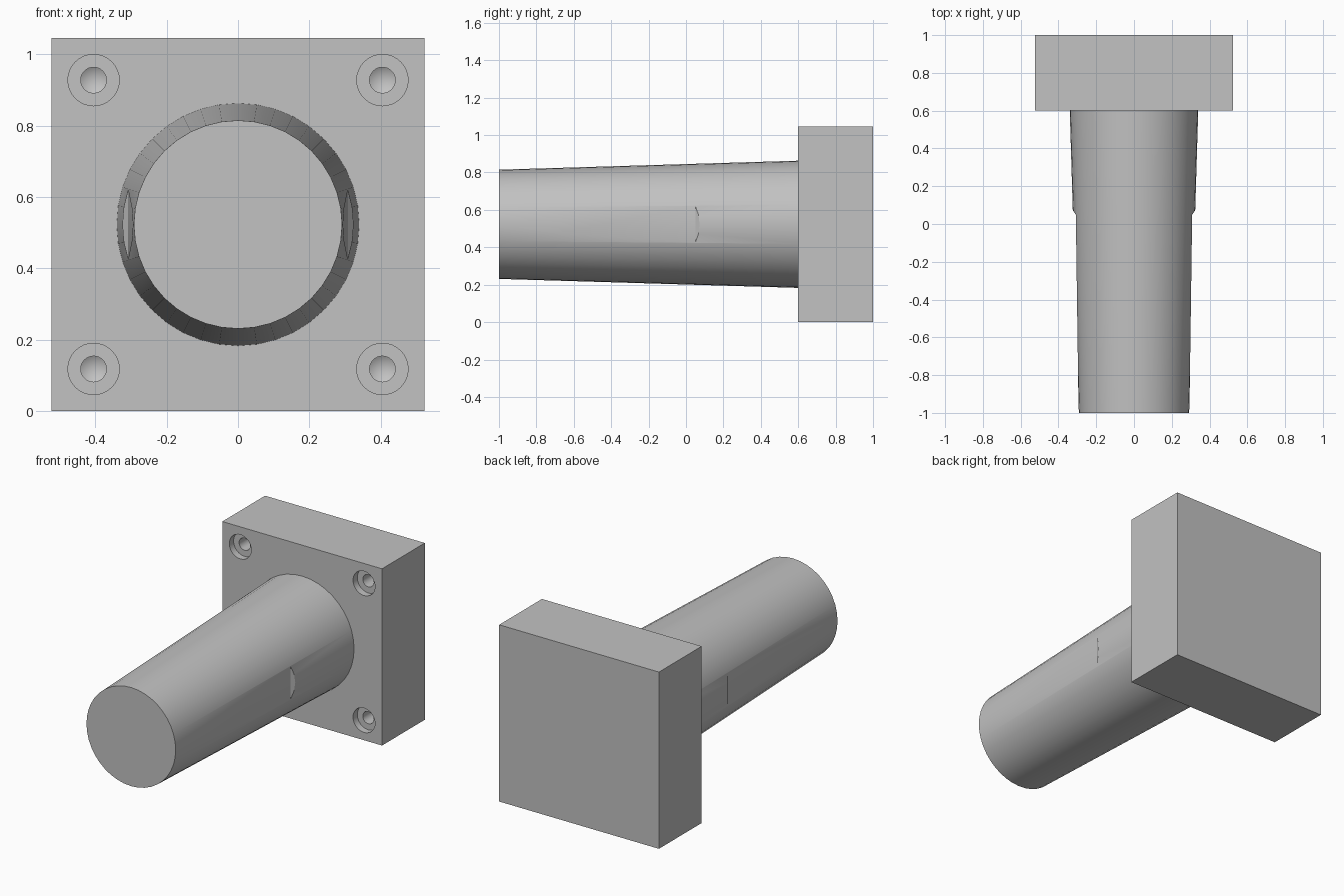
import bpy, bmesh, math
from mathutils import Matrix, Vector

cube = bpy.data.objects.get("Cube")
if cube:
    bpy.data.objects.remove(cube, do_unlink=True)

MID = 0.523          # half width of the square base and height of the axis
FACE = 0.6           # y of the base's front face

grey = bpy.data.materials.new("plain grey")
grey.use_nodes = True
grey.diffuse_color = (0.54, 0.54, 0.54, 1)
grey.node_tree.nodes["Principled BSDF"].inputs["Base Color"].default_value = (0.54, 0.54, 0.54, 1)


def make(name, bm):
    bmesh.ops.recalc_face_normals(bm, faces=bm.faces)
    mesh = bpy.data.meshes.new(name)
    bm.to_mesh(mesh)
    bm.free()
    mesh.materials.append(grey)
    ob = bpy.data.objects.new(name, mesh)
    bpy.context.collection.objects.link(ob)
    return ob


def cone_y(bm, x, z, y0, y1, r0, r1, sides):
    """Capped cone or cylinder along y."""
    place = Matrix.Translation((x, (y0 + y1) / 2, z)) @ Matrix.Rotation(-math.pi / 2, 4, 'X')
    bmesh.ops.create_cone(bm, cap_ends=True, segments=sides, radius1=r0, radius2=r1,
                          depth=y1 - y0, matrix=place)


def lathe_y(bm, x, z, profile, sides):
    """Closed turned solid from (radius, y) points that start and end on the axis."""
    verts = [bm.verts.new((x + r, y, z)) for r, y in profile]
    edges = [bm.edges.new(pair) for pair in zip(verts, verts[1:])]
    bmesh.ops.spin(bm, geom=verts + edges, cent=(x, 0, z), axis=(0, 1, 0),
                   angle=math.tau, steps=sides)
    bmesh.ops.remove_doubles(bm, verts=bm.verts, dist=1e-5)


def carve(ob, cutter):
    cutter.hide_render = True
    mod = ob.modifiers.new("cut", 'BOOLEAN')
    mod.operation, mod.solver, mod.object = 'DIFFERENCE', 'EXACT', cutter
    bpy.context.view_layer.objects.active = ob
    bpy.ops.object.modifier_apply(modifier=mod.name)
    bpy.data.objects.remove(cutter, do_unlink=True)


def smooth(ob):
    bpy.ops.object.select_all(action='DESELECT')
    ob.select_set(True)
    bpy.context.view_layer.objects.active = ob
    bpy.ops.object.shade_smooth_by_angle(angle=math.radians(20))


# Square base block
bm = bmesh.new()
bmesh.ops.create_cube(bm, size=1, matrix=Matrix.Translation((0, 0.8, MID))
                      @ Matrix.Diagonal((2 * MID, 0.4, 2 * MID, 1)))
base = make("base_block", bm)

# Counterbored, drill-pointed screw holes in the four corners
bm = bmesh.new()
hole = [(0, 0.55), (0.072, 0.55), (0.072, 0.64), (0.036, 0.64), (0.036, 0.8), (0, 0.822)]
for sx in (-1, 1):
    for sz in (-1, 1):
        lathe_y(bm, sx * 0.405, MID + sz * 0.405, hole, 32)
carve(base, make("screw_hole_cutter", bm))

# Tapered round shaft, its root set slightly into the base
bm = bmesh.new()
cone_y(bm, 0, MID, -1, FACE + 0.02, 0.292, 0.3406, 40)
shaft = make("tapered_shaft", bm)

# Long flats on both sides, each ending in a sloped shoulder
outline = [(0.2926, -1.05), (0.308, 0.05), (0.38, 0.15), (0.38, -1.05)]
for side in (-1, 1):
    bm = bmesh.new()
    face = bm.faces.new([bm.verts.new((side * x, y, MID - 0.3)) for x, y in outline])
    ext = bmesh.ops.extrude_face_region(bm, geom=[face])
    bmesh.ops.translate(bm, vec=Vector((0, 0, 0.6)),
                        verts=[v for v in ext["geom"] if isinstance(v, bmesh.types.BMVert)])
    carve(shaft, make("side_flat_cutter", bm))

smooth(base)
smooth(shaft)
